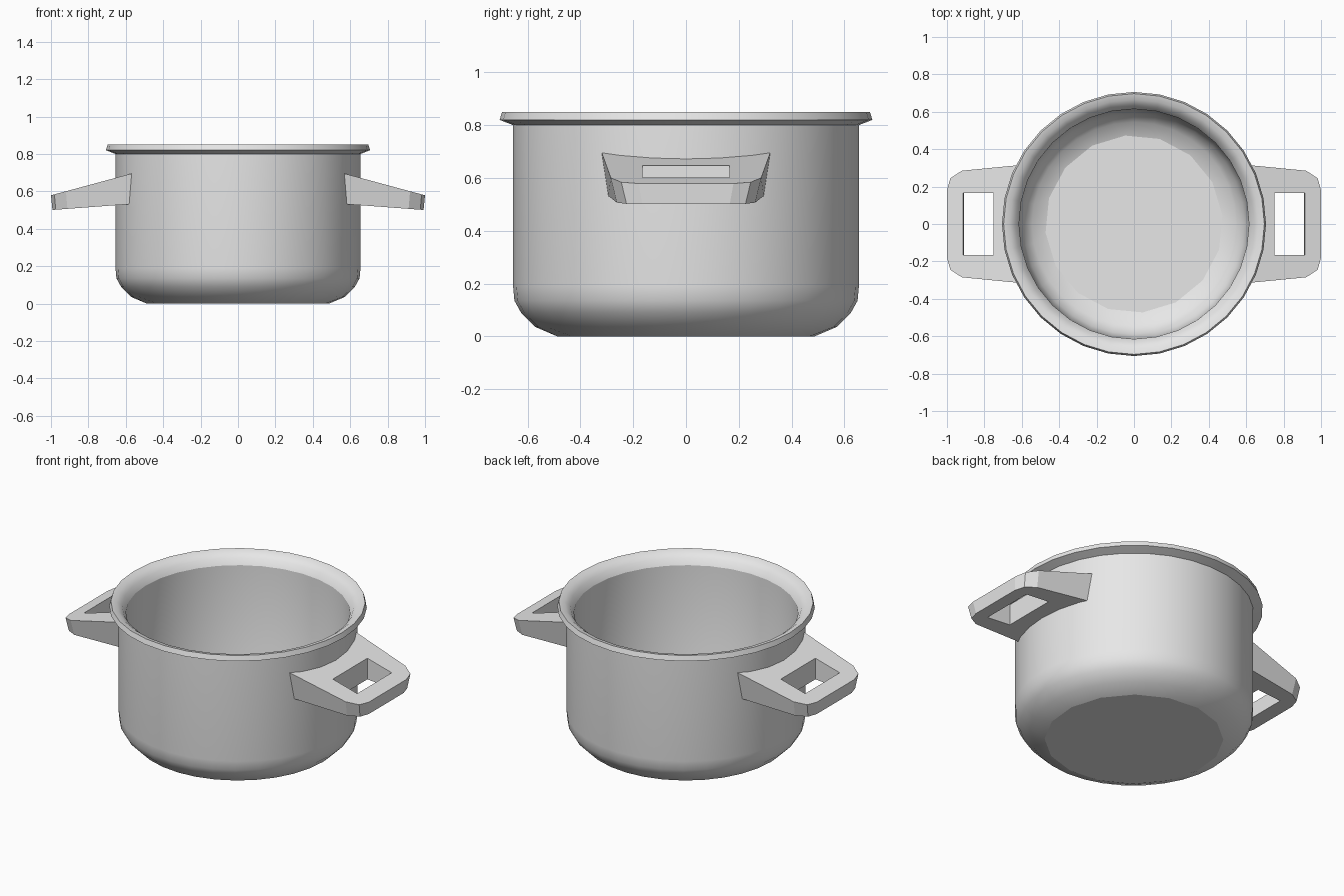
import bpy
import bmesh
from math import cos, sin, pi, sqrt

cube = bpy.data.objects.get("Cube")
if cube:
    bpy.data.objects.remove(cube)

# Single metal colour
metal = bpy.data.materials.new("light_grey_metal")
metal.use_nodes = True
GREY = (0.8, 0.8, 0.8, 1)
metal.diffuse_color = GREY
metal.node_tree.nodes["Principled BSDF"].inputs["Base Color"].default_value = GREY


def finish(name, bm):
    bmesh.ops.recalc_face_normals(bm, faces=bm.faces)
    mesh = bpy.data.meshes.new(name)
    bm.to_mesh(mesh)
    bm.free()
    mesh.materials.append(metal)
    obj = bpy.data.objects.new(name, mesh)
    bpy.context.collection.objects.link(obj)
    return obj


def ring(bm, radius, z, sides, steps):
    """A circle listed in `steps` entries; a coarse circle repeats its vertices."""
    share = steps // sides
    turn = (share - 1) * pi / steps
    verts = []
    for i in range(sides):
        a = 2 * pi * i / sides + turn
        verts += [bm.verts.new((radius * cos(a), radius * sin(a), z))] * share
    return verts


# Pot shell: (radius, height, sharp edge), from the base, over the rim, to the floor
STEPS = 32
profile = [
    (0.49, 0, True), (0.57, 0.035, False), (0.625, 0.09, False),
    (0.65, 0.135, False), (0.655, 0.19, False), (0.655, 0.8, True),
    (0.706, 0.82, True), (0.697, 0.85, True), (0.665, 0.843, False),
    (0.635, 0.82, False), (0.615, 0.785, True), (0.61, 0.19, False),
    (0.59, 0.12, False), (0.545, 0.07, False), (0.475, 0.04, True),
]
bm = bmesh.new()
rings = []
for i, (r, z, _) in enumerate(profile):
    coarse = i in (0, len(profile) - 1)
    rings.append(ring(bm, r, z, STEPS // 2 if coarse else STEPS, STEPS))
for low, high in zip(rings, rings[1:]):
    for j in range(STEPS):
        k = (j + 1) % STEPS
        corners = dict.fromkeys((low[j], low[k], high[k], high[j]))
        bm.faces.new(list(corners)).smooth = True
for end in (rings[0], rings[-1]):
    bm.faces.new(list(dict.fromkeys(end)))
for circle, (_, _, sharp) in zip(rings, profile):
    members = set(circle)
    for e in bm.edges:
        if sharp and e.verts[0] in members and e.verts[1] in members:
            e.smooth = False
finish("pot_body", bm)


# Handles: half of one outline, mirrored front to back and side to side
def top_z(x):
    return 0.695 - 0.27 * (x - 0.57)


def bottom_z(x):
    return 0.53 - 0.075 * (x - 0.6)


def on_wall(y):
    return sqrt(0.645 ** 2 - y * y)


TAPER = 0.92
root = [0, 0.11, 0.22, 0.32]
outer = [(0.92, 0.285), (0.982, 0.245), (1.0, 0.18), (1.0, 0)]
hole = [(0.913, 0), (0.913, 0.165), (0.75, 0.165), (0.75, 0)]
top = [(on_wall(y), y) for y in root] + outer + hole
bottom = [(on_wall(y * TAPER), y * TAPER) for y in root]
bottom += [(x - 0.008, y * TAPER) for x, y in outer]
bottom += [(x - 0.005 if x > 0.8 else x, y) for x, y in hole]

bm = bmesh.new()
upper = [bm.verts.new((x, y, top_z(x))) for x, y in top]
lower = [bm.verts.new((x, y, bottom_z(x))) for x, y in bottom]
bm.faces.new(upper)
bm.faces.new(lower[::-1])
for i in range(len(upper)):
    k = (i + 1) % len(upper)
    if upper[i].co.y or upper[k].co.y:
        bm.faces.new((upper[k], upper[i], lower[i], lower[k]))
handles = finish("side_handles", bm)
mirror = handles.modifiers.new("Mirror", 'MIRROR')
mirror.use_axis = (True, True, False)
